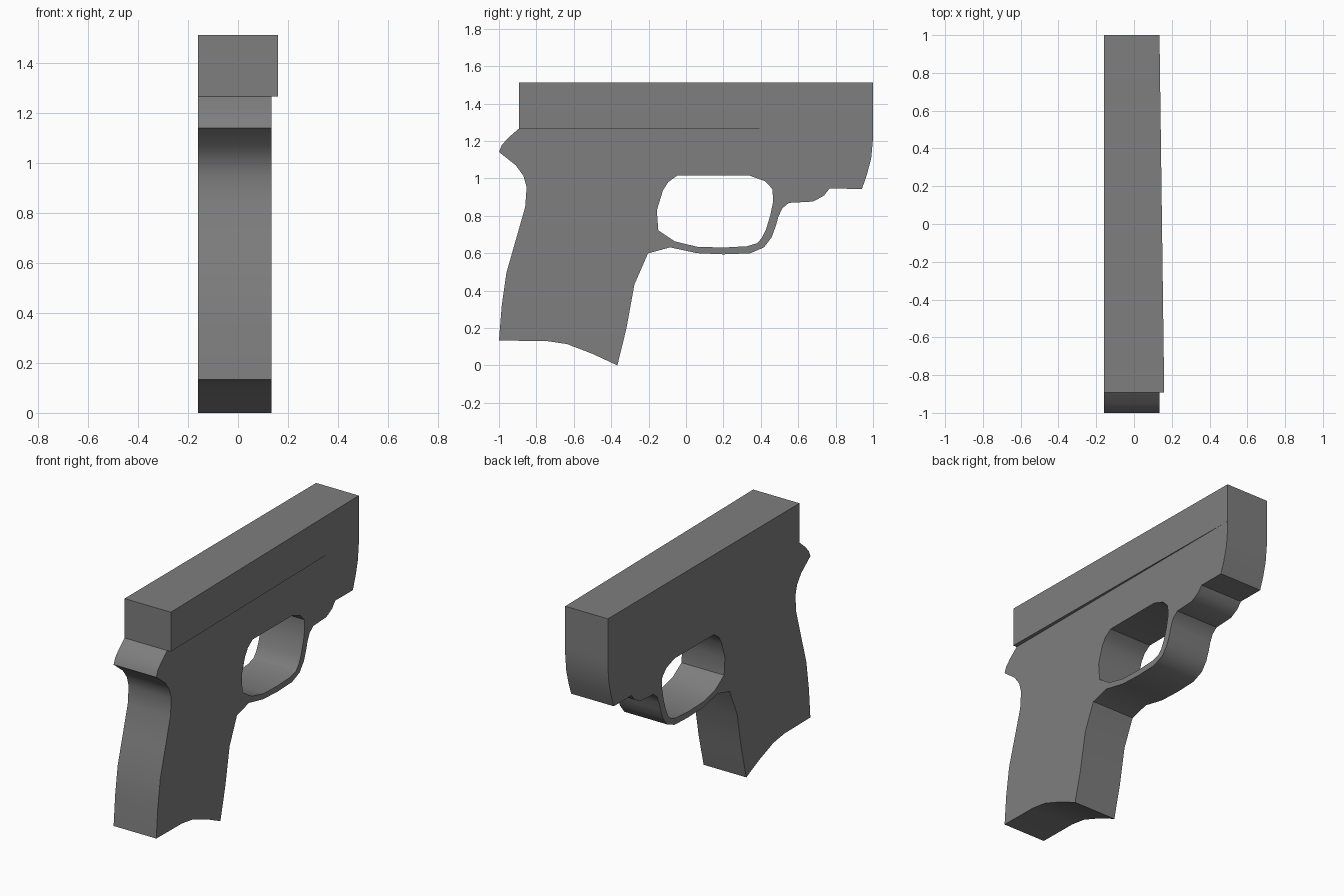
import bpy, bmesh, math

if "Cube" in bpy.data.objects:
    bpy.data.objects.remove(bpy.data.objects["Cube"])

X_LEFT, X_RIGHT, X_REAR = -0.16, 0.135, 0.16   # flat left side, frame right side, slide rear right
Z_SPLIT, Z_TOP = 1.267, 1.513
Y_REAR, Y_FRONT = -0.892, 1.0

# Dark grey finish
finish_mat = bpy.data.materials.new("dark_grey")
finish_mat.diffuse_color = (0.21, 0.21, 0.21, 1.0)
finish_mat.use_nodes = True
finish_mat.node_tree.nodes["Principled BSDF"].inputs["Base Color"].default_value = finish_mat.diffuse_color


def finish(name, bm):
    bmesh.ops.recalc_face_normals(bm, faces=bm.faces)
    mesh = bpy.data.meshes.new(name)
    bm.to_mesh(mesh)
    bm.free()
    mesh.materials.append(finish_mat)
    obj = bpy.data.objects.new(name, mesh)
    bpy.context.collection.objects.link(obj)
    bpy.ops.object.select_all(action='DESELECT')
    obj.select_set(True)
    bpy.context.view_layer.objects.active = obj
    bpy.ops.object.shade_smooth_by_angle(angle=math.radians(30))
    return obj


# Frame outline (y, z): backstrap, grip base, front strap, guard, dust cover
outline = [
    (Y_REAR, Z_SPLIT), (-0.95, 1.217), (-0.985, 1.178), (-1.0, 1.141),
    (-0.91, 1.07), (-0.87, 1.015), (-0.852, 0.952), (-0.86, 0.845),
    (-0.91, 0.67), (-0.96, 0.495), (-0.985, 0.32), (-1.0, 0.133),
    (-0.743, 0.13), (-0.636, 0.114), (-0.50, 0.062), (-0.367, 0.0),
    (-0.318, 0.2), (-0.276, 0.432), (-0.203, 0.599), (-0.085, 0.631),
    (0.06, 0.6), (0.20, 0.594), (0.342, 0.599), (0.417, 0.631),
    (0.458, 0.685), (0.48, 0.745), (0.494, 0.795), (0.515, 0.84),
    (0.55, 0.869), (0.68, 0.876), (0.738, 0.908), (0.767, 0.945),
    (0.941, 0.944), (0.968, 1.022), (0.99, 1.107), (1.0, 1.21), (Y_FRONT, Z_SPLIT),
]
# Trigger guard opening
opening = [
    (-0.048, 1.014), (0.342, 1.014), (0.422, 0.985), (0.463, 0.942),
    (0.465, 0.872), (0.45, 0.8), (0.428, 0.728), (0.406, 0.682),
    (0.38, 0.653), (0.326, 0.637), (0.20, 0.63), (0.06, 0.634),
    (-0.059, 0.663), (-0.148, 0.722), (-0.156, 0.829), (-0.123, 0.936),
    (-0.095, 0.98),
]

# Frame: both side plates filled around the opening, then walls between them
bm = bmesh.new()
loops = {}
for x in (X_LEFT, X_RIGHT):
    edges = []
    for key, pts in (("outer", outline), ("inner", opening)):
        vs = [bm.verts.new((x, y, z)) for y, z in pts]
        edges += [bm.edges.new((vs[i - 1], vs[i])) for i in range(len(vs))]
        loops[key, x] = vs
    bmesh.ops.triangle_fill(bm, edges=edges, use_beauty=True, use_dissolve=False)
for key in ("outer", "inner"):
    a, b = loops[key, X_LEFT], loops[key, X_RIGHT]
    start = 1 if key == "outer" else 0      # top stays open under the slide
    for i in range(start, len(a)):
        bm.faces.new((a[i - 1], a[i], b[i], b[i - 1]))
finish("frame", bm)

# Slide: block tapering to the frame width at the muzzle, with a ledge underneath
bm = bmesh.new()
plan = [(X_LEFT, Y_REAR), (X_REAR, Y_REAR), (X_RIGHT, Y_FRONT), (X_LEFT, Y_FRONT)]
low = [bm.verts.new((x, y, Z_SPLIT)) for x, y in plan]
top = [bm.verts.new((x, y, Z_TOP)) for x, y in plan]
seam = bm.verts.new((X_RIGHT, Y_REAR, Z_SPLIT))
bm.faces.new(top)
bm.faces.new((low[0], seam, low[1], top[1], top[0]))
for i in (1, 2, 3):
    j = (i + 1) % 4
    bm.faces.new((low[i], low[j], top[j], top[i]))
bm.faces.new((seam, low[2], low[1]))
finish("slide", bm)
